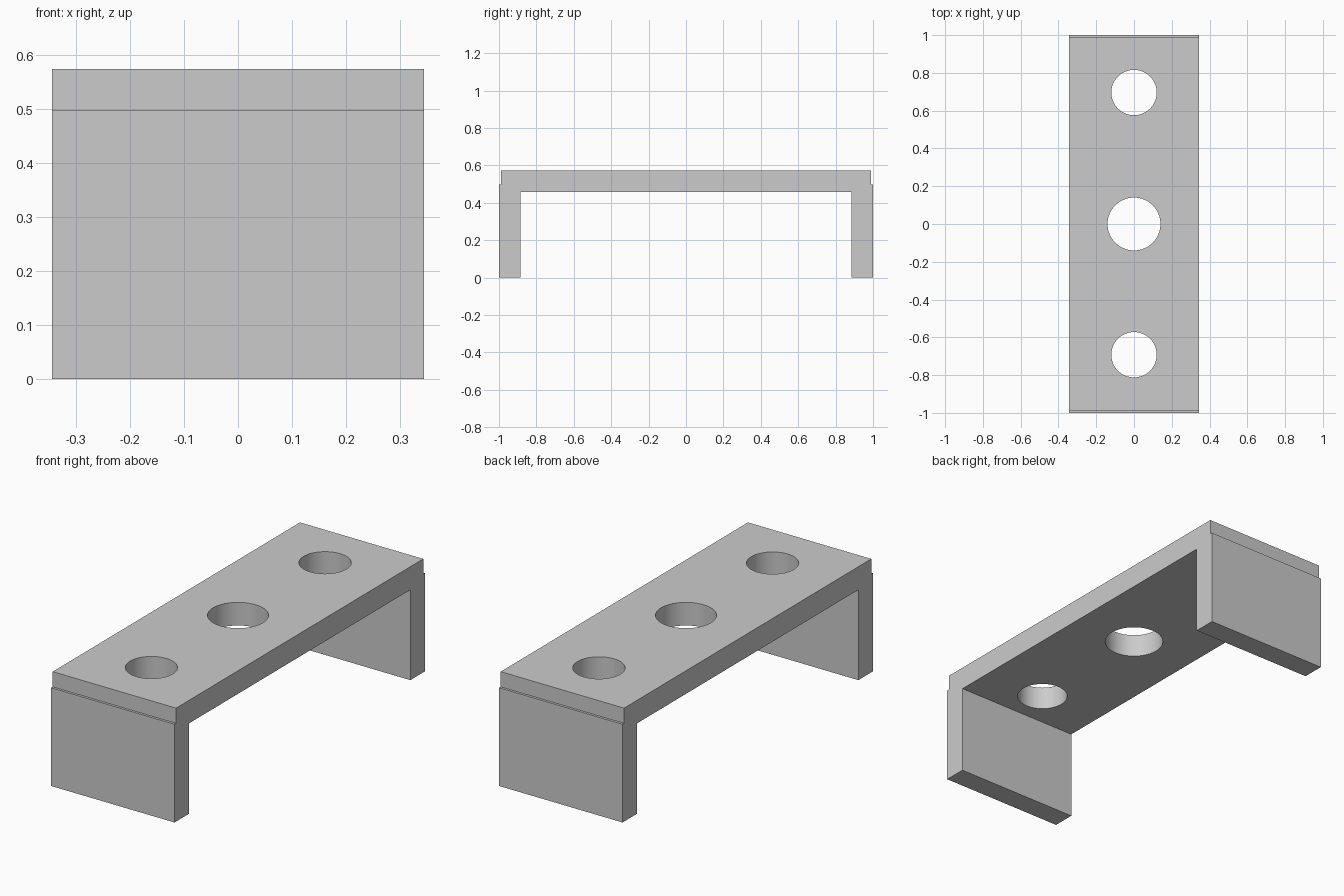
import bpy
import bmesh
from mathutils import Matrix, Vector
from math import radians

cube = bpy.data.objects.get("Cube")
if cube:
    bpy.data.objects.remove(cube, do_unlink=True)

HALF_WIDTH = 0.345

grey = bpy.data.materials.new("plain grey")
grey.use_nodes = True
colour = (0.6, 0.6, 0.6, 1)
grey.diffuse_color = colour
grey.node_tree.nodes["Principled BSDF"].inputs["Base Color"].default_value = colour


def add_object(name, bm):
    bmesh.ops.recalc_face_normals(bm, faces=bm.faces)
    mesh = bpy.data.meshes.new(name)
    bm.to_mesh(mesh)
    bm.free()
    mesh.materials.append(grey)
    obj = bpy.data.objects.new(name, mesh)
    bpy.context.collection.objects.link(obj)
    return obj


# Bridge: half of the side profile, mirrored and extruded across the width
half = [(0.885, 0.457), (0.885, 0), (1, 0), (1, 0.497), (0.988, 0.497), (0.988, 0.574)]
profile = half + [(-y, z) for y, z in reversed(half)]
bm = bmesh.new()
face = bm.faces.new([bm.verts.new((-HALF_WIDTH, y, z)) for y, z in profile])
side = bmesh.ops.extrude_face_region(bm, geom=[face])
verts = [v for v in side["geom"] if isinstance(v, bmesh.types.BMVert)]
bmesh.ops.translate(bm, verts=verts, vec=Vector((2 * HALF_WIDTH, 0, 0)))
bridge = add_object("bridge_bracket", bm)

# Round holes through the top plate
bm = bmesh.new()
for y, radius in ((-0.692, 0.12), (0, 0.14), (0.696, 0.12)):
    bmesh.ops.create_cone(bm, cap_ends=True, segments=64, radius1=radius, radius2=radius,
                          depth=0.4, matrix=Matrix.Translation((0, y, 0.515)))
cutter = add_object("hole_cutter", bm)
cutter.hide_render = True
cutter.hide_set(True)

cut = bridge.modifiers.new("holes", 'BOOLEAN')
cut.operation = 'DIFFERENCE'
cut.solver = 'EXACT'
cut.object = cutter

# Apply the cut, then smooth only the hole walls
bpy.context.view_layer.objects.active = bridge
bridge.select_set(True)
bpy.ops.object.modifier_apply(modifier=cut.name)
bpy.data.objects.remove(cutter, do_unlink=True)
bpy.ops.object.shade_smooth_by_angle(angle=radians(30))
